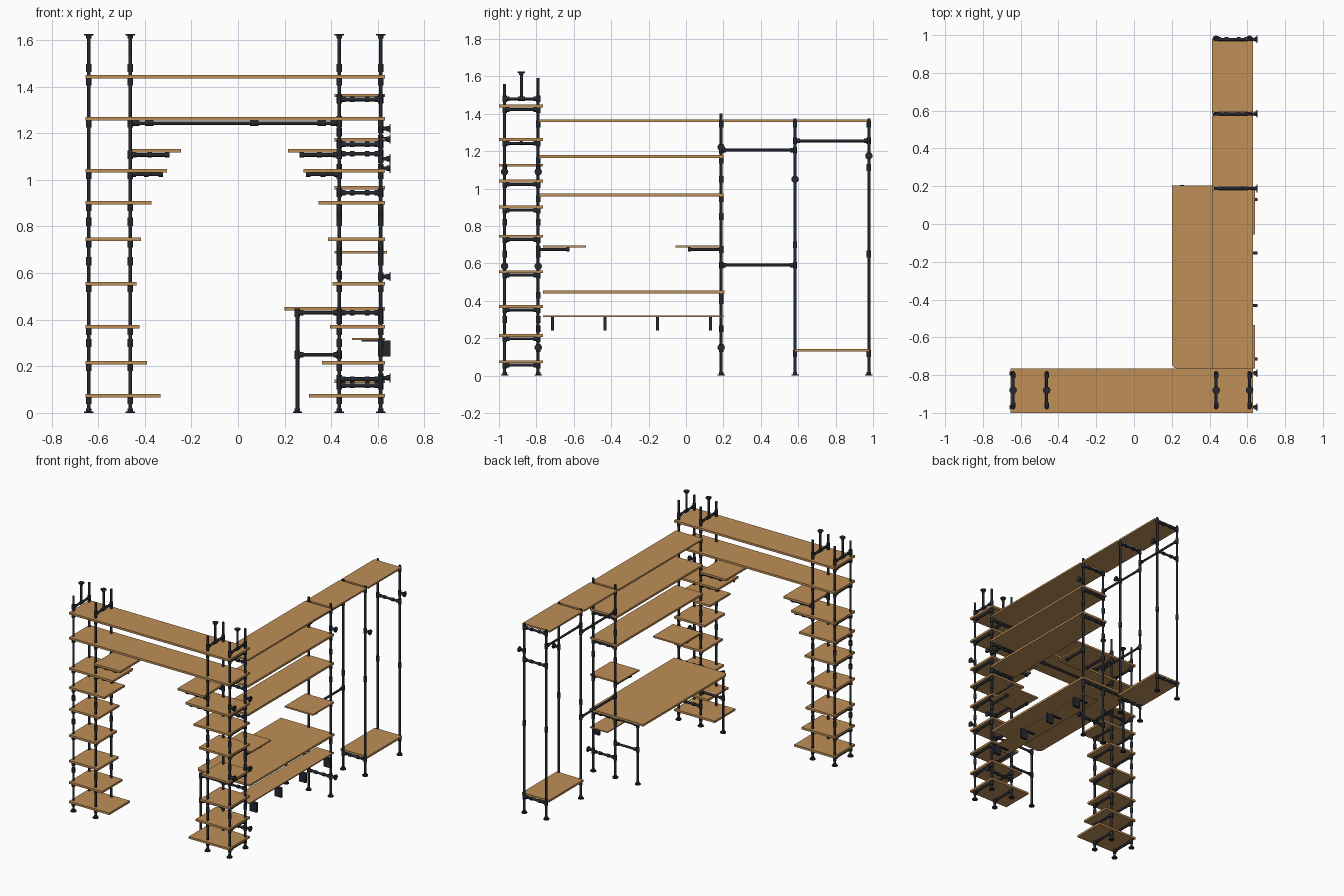
import bpy, bmesh, math
from mathutils import Vector, Matrix

cube = bpy.data.objects.get("Cube")
if cube:
    bpy.data.objects.remove(cube, do_unlink=True)


def material(name, rgb):
    m = bpy.data.materials.new(name)
    m.use_nodes = True
    m.diffuse_color = (*rgb, 1)
    m.node_tree.nodes["Principled BSDF"].inputs["Base Color"].default_value = (*rgb, 1)
    return m


WOOD = material("warm wood", (0.52, 0.275, 0.095))
IRON = material("dark iron", (0.018, 0.021, 0.028))
R, COLLAR, FLANGE, THICK = 0.008, 0.0118, 0.02, 0.015


def finish(bm, name, mat):
    mesh = bpy.data.meshes.new(name)
    bm.to_mesh(mesh)
    bm.free()
    mesh.materials.append(mat)
    mesh.shade_smooth()
    mesh.set_sharp_from_angle(angle=math.radians(40))
    obj = bpy.data.objects.new(name, mesh)
    bpy.context.collection.objects.link(obj)


def box(name, x0, x1, y0, y1, z, thick=THICK, mat=WOOD, round_corner=0):
    bm = bmesh.new()
    size = Vector((x1 - x0, y1 - y0, thick))
    centre = Vector(((x0 + x1) / 2, (y0 + y1) / 2, z))
    bmesh.ops.create_cube(bm, size=1, matrix=Matrix.Translation(centre) @ Matrix.Diagonal((*size, 1)))
    if round_corner:
        # round the front inner corner
        edges = [e for e in bm.edges if all(v.co.x < centre.x and v.co.y < centre.y for v in e.verts)]
        bmesh.ops.bevel(bm, geom=edges, offset=round_corner, segments=6, affect='EDGES', profile=0.5)
    finish(bm, name, mat)


def rod(bm, a, b, r=R):
    a, b = Vector(a), Vector(b)
    d = b - a
    rot = d.to_track_quat('Z', 'Y').to_matrix().to_4x4()
    bmesh.ops.create_cone(bm, cap_ends=True, segments=12, radius1=r, radius2=r, depth=d.length,
                          matrix=Matrix.Translation((a + b) / 2) @ rot)


def collar(bm, p, d, half=0.018):
    p, d = Vector(p), Vector(d).normalized() * half
    rod(bm, p - d, p + d, COLLAR)


def bar(bm, a, b):
    """Pipe with a tee at both ends."""
    a, b = Vector(a), Vector(b)
    d = (b - a).normalized()
    rod(bm, a, b)
    for p, s in ((a, d), (b, -d)):
        collar(bm, p, (0, 0, 1))
        rod(bm, p, p + s * 0.026, COLLAR)


def flange(bm, p, d):
    """Round plate with a short neck, pointing along d."""
    p, d = Vector(p), Vector(d)
    rod(bm, p, p + d * 0.006, FLANGE)
    rod(bm, p, p + d * 0.018, COLLAR)


def post(bm, x, y, top, couplings=()):
    rod(bm, (x, y, 0), (x, y, top))
    flange(bm, (x, y, 0), (0, 0, 1))
    for z in couplings:
        collar(bm, (x, y, z), (0, 0, 1))


def wall_mount(bm, y, z):
    collar(bm, (XB, y, z), (0, 0, 1))
    rod(bm, (XB, y, z), (0.655, y, z))
    flange(bm, (0.655, y, z), (-1, 0, 0))


YF, YM, YB = -0.97, -0.88, -0.79
XA, XB = 0.435, 0.612
Y1, Y2, Y3 = 0.188, 0.583, 0.978

# Corner towers: height of each stepped shelf and the reach of its inner edge
STEPS = [(1.04, 0.305, 0.28), (0.902, 0.372, 0.345), (0.745, 0.416, 0.386), (0.555, 0.435, 0.405),
         (0.37, 0.422, 0.395), (0.215, 0.39, 0.36), (0.074, 0.332, 0.305)]
LEVELS = [1.44, 1.26] + [s[0] for s in STEPS]
for side, xs in (("right", (-0.64, -0.462)), ("left", (XB, XA))):
    bm = bmesh.new()
    sign = 1 if side == "left" else -1
    for x in xs:
        post(bm, x, YF, 1.56, (0.65, 0.3, 0.82))
        post(bm, x, YB, 1.59, (0.65, 0.3, 0.82))
        for z in LEVELS:
            bar(bm, (x, YF, z - 0.018), (x, YB, z - 0.018))
        # ceiling brace
        bar(bm, (x, YF, 1.48), (x, YB, 1.48))
        collar(bm, (x, YM, 1.48), (0, 1, 0))
        rod(bm, (x, YM, 1.48), (x, YM, 1.625))
        flange(bm, (x, YM, 1.625), (0, 0, -1))
    # cantilever arms
    for z, tip in ((1.107, 0.28), (1.024, 0.31)):
        for y in (YF, YB):
            a = Vector((xs[1], y, z))
            b = Vector((sign * (tip + (0.015 if sign < 0 else -0.015)), y, z))
            collar(bm, a, (0, 0, 1))
            rod(bm, a, b)
            for t in (0.1, 0.5, 0.95):
                collar(bm, a.lerp(b, t), (1, 0, 0), 0.01)
    finish(bm, side + "_tower_pipes", IRON)
    for i, (z, right, left) in enumerate(STEPS):
        x0, x1 = (left, 0.63) if sign > 0 else (-0.655, -right)
        box(f"{side}_tower_shelf_{i + 1}", x0, x1, -1, -0.765, z)
    x0, x1 = (0.215, 0.425) if sign > 0 else (-0.455, -0.245)
    box(side + "_tower_inner_shelf", x0, x1, -1, -0.765, 1.125)

# Long bridge shelves and their rail
for name, z in (("upper_bridge_shelf", 1.442), ("lower_bridge_shelf", 1.262)):
    box(name, -0.655, 0.63, -1, -0.765, z)
bm = bmesh.new()
rod(bm, (-0.462, YM, 1.243), (XA, YM, 1.243))
for x in (-0.44, -0.38, 0.07, 0.36, 0.415):
    collar(bm, (x, YM, 1.243), (1, 0, 0))
finish(bm, "bridge_rail", IRON)

# Side wing posts
bm = bmesh.new()
for x in (XA, XB):
    post(bm, x, Y1, 1.4, (0.4, 0.85, 1.05))
    post(bm, x, Y2, 1.375, (0.7,))
    post(bm, x, Y3, 1.375, (0.65,))
finish(bm, "wing_posts", IRON)

# Cross pipes under the wing shelves
bm = bmesh.new()
for y, heights in ((YB, (1.345, 1.152, 0.945, 0.43, 0.145)),
                   (Y1, (1.345, 1.152, 0.945, 0.43, 0.145)),
                   (Y2, (1.345, 0.118)), (Y3, (1.345, 1.112, 0.118))):
    for z in heights:
        bar(bm, (XA, y, z), (XB, y, z))
        for x in (0.49, 0.555):
            collar(bm, (x, y, z), (1, 0, 0), 0.01)
bar(bm, (XA, Y1, 1.205), (XA, Y2, 1.205))
bar(bm, (XA, Y1, 0.59), (XA, Y2, 0.59))
bar(bm, (XA, Y2, 1.255), (XA, Y3, 1.255))
for x in (XA, XB):
    for y, tip in ((YB, -0.63), (Y1, 0.02)):
        collar(bm, (x, y, 0.674), (0, 0, 1))
        rod(bm, (x, y, 0.674), (x, tip, 0.674))
        collar(bm, (x, tip, 0.674), (0, 1, 0), 0.008)
finish(bm, "wing_cross_pipes", IRON)

# Wall mounts
bm = bmesh.new()
for y, heights in ((YF, (1.09, 0.585)), (YB, (1.09, 0.585, 0.15)), (Y1, (1.22, 0.15)),
                   (Y2, (1.05,)), (Y3, (1.175,))):
    for z in heights:
        wall_mount(bm, y, z)
finish(bm, "wall_mounts", IRON)

# Wing shelves, split at the posts on the top level
for i, (y0, y1) in enumerate(((-0.785, Y1 - 0.009), (Y1 + 0.009, Y2 - 0.009), (Y2 + 0.009, Y3 - 0.008))):
    box(f"wing_top_shelf_{i + 1}", 0.413, 0.63, y0, y1, 1.362, 0.012)
for name, z in (("wing_upper_shelf", 1.172), ("wing_middle_shelf", 0.965)):
    box(name, 0.413, 0.63, -0.785, 0.2, z)
box("wing_low_shelf", 0.413, 0.63, Y2, Y3, 0.136)
box("small_front_shelf", 0.413, 0.64, -0.765, -0.535, 0.69, 0.011)
box("small_back_shelf", 0.413, 0.64, -0.055, 0.185, 0.69, 0.011)

# Desk with legs
box("desk_top", 0.2, 0.63, -0.765, 0.205, 0.447, round_corner=0.03)
bm = bmesh.new()
for y in (YB, Y1):
    post(bm, 0.255, y, 0.435)
    for z in (0.43, 0.25):
        bar(bm, (0.255, y, z), (XA, y, z))
finish(bm, "desk_legs", IRON)

# Thin ledge below the desk and its brackets
box("cable_ledge", 0.49, 0.63, -0.765, 0.2, 0.317, 0.008)
for i, y in enumerate((-0.715, -0.432, -0.153, 0.13)):
    box(f"ledge_bracket_{i + 1}", 0.6, 0.655, y - 0.008, y + 0.008, 0.276, 0.07, IRON)
    box(f"ledge_bracket_arm_{i + 1}", 0.53, 0.6, y - 0.008, y + 0.008, 0.309, 0.006, IRON)
